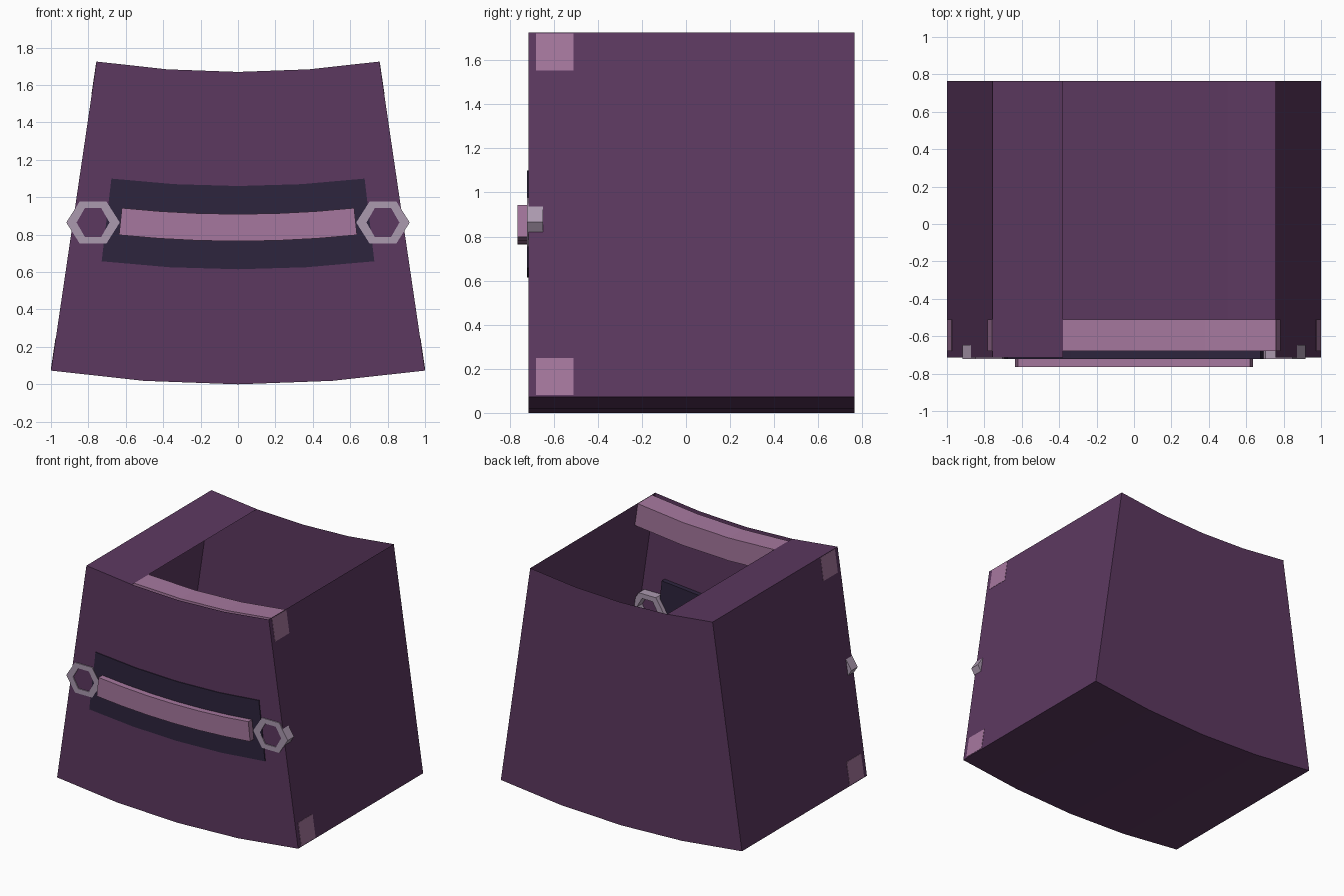
import bpy, bmesh, math

if "Cube" in bpy.data.objects:
    bpy.data.objects.remove(bpy.data.objects["Cube"])

APEX = 6.86                      # height of the centre that every arc shares
HALF = math.atan(1.0 / 6.79)     # half angle of the wedge


def material(name, rgb):
    m = bpy.data.materials.new(name)
    m.diffuse_color = (*rgb, 1.0)
    m.use_nodes = True
    m.node_tree.nodes["Principled BSDF"].inputs["Base Color"].default_value = m.diffuse_color
    return m


plum = material("plum", (0.107, 0.040, 0.116))
pink = material("dusty pink", (0.38, 0.187, 0.343))
navy = material("dark violet", (0.027, 0.018, 0.047))
grey = material("pale lilac", (0.406, 0.319, 0.427))


def finish(bm, name, mat):
    me = bpy.data.meshes.new(name)
    bm.to_mesh(me)
    bm.free()
    me.materials.append(mat)
    ob = bpy.data.objects.new(name, me)
    bpy.context.collection.objects.link(ob)
    return ob


def arc_block(name, mat, r_in, r_out, half, y0, y1, seg=4, open_top=()):
    """Curved block between two radii; open_top lists top segments left open."""
    bm = bmesh.new()
    rings = []
    for i in range(seg + 1):
        a = half * (2 * i / seg - 1)
        rings.append([bm.verts.new((r * math.sin(a), y, APEX - r * math.cos(a)))
                      for r, y in ((r_in, y0), (r_in, y1), (r_out, y1), (r_out, y0))])
    bm.faces.new(rings[0])
    bm.faces.new(rings[-1])
    tops = []
    for a, b in zip(rings, rings[1:]):
        for k in range(4):
            f = bm.faces.new((a[k], a[(k + 1) % 4], b[(k + 1) % 4], b[k]))
            if k == 0:
                tops.append(f)
    bmesh.ops.recalc_face_normals(bm, faces=bm.faces)
    bmesh.ops.delete(bm, geom=[tops[i] for i in open_top], context='FACES_ONLY')
    return finish(bm, name, mat)


def hex_ring(name, x):
    """Flat-topped hexagonal ring, slightly squashed in height."""
    bm = bmesh.new()
    loops = []
    for sx, sz, y in ((0.143, 0.130, -0.722), (0.143, 0.130, -0.648),
                      (0.088, 0.088, -0.648), (0.088, 0.088, -0.722)):
        loops.append([bm.verts.new((x + sx * math.cos(k * math.pi / 3), y,
                                    0.865 + sz * math.sin(k * math.pi / 3)))
                      for k in range(6)])
    for j in range(4):
        a, b = loops[j], loops[(j + 1) % 4]
        for k in range(6):
            n = (k + 1) % 6
            bm.faces.new((a[k], a[n], b[n], b[k]))
    bmesh.ops.recalc_face_normals(bm, faces=bm.faces)
    return finish(bm, name, grey)


# Thin-walled wedge body, mostly open on top
arc_block("body_shell", plum, 5.19, 6.86, HALF, -0.715, 0.765, open_top=(1, 2, 3))

# Bars inside the front wall, their ends showing on the sides
arc_block("top_bar", pink, 5.194, 5.365, HALF + 0.0003, -0.68, -0.51)
arc_block("bottom_bar", pink, 6.683, 6.853, HALF + 0.0003, -0.68, -0.51)

# Front plate with raised handle
arc_block("front_plate", navy, 5.80, 6.245, HALF * 0.8, -0.721, -0.68)
arc_block("front_handle", pink, 5.95, 6.095, HALF * 0.715, -0.765, -0.69, seg=6)

# Rings at both ends of the handle
for side, x in (("left", -0.775), ("right", 0.775)):
    hex_ring(side + "_ring", x)
